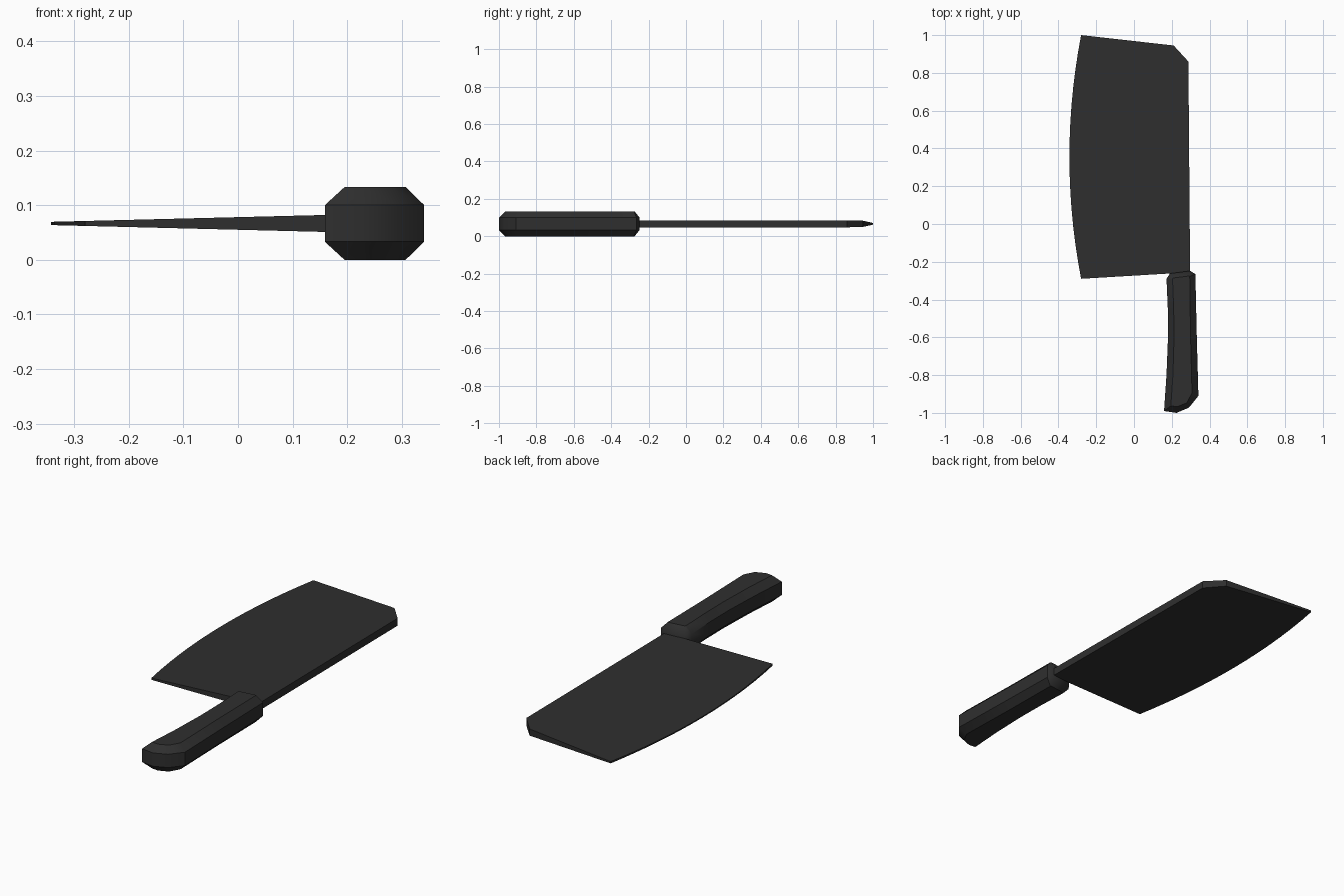
import bpy, bmesh, math

if "Cube" in bpy.data.objects:
    bpy.data.objects.remove(bpy.data.objects["Cube"])

black = bpy.data.materials.new("charcoal black")
black.diffuse_color = (0.028, 0.028, 0.028, 1)
black.use_nodes = True
black.node_tree.nodes["Principled BSDF"].inputs["Base Color"].default_value = black.diffuse_color
MID = 0.0665


def loft(name, rings):
    """Join closed rings of equal length and cap both ends."""
    bm = bmesh.new()
    vs = [[bm.verts.new(p) for p in r] for r in rings]
    n = len(rings[0])
    for a, b in zip(vs, vs[1:]):
        for i in range(n):
            j = (i + 1) % n
            bm.faces.new((a[i], a[j], b[j], b[i]))
    bm.faces.new(vs[0][::-1])
    bm.faces.new(vs[-1])
    bmesh.ops.recalc_face_normals(bm, faces=bm.faces)
    me = bpy.data.meshes.new(name)
    bm.to_mesh(me)
    bm.free()
    me.materials.append(black)
    ob = bpy.data.objects.new(name, me)
    bpy.context.collection.objects.link(ob)
    return ob


# Blade: bowed cutting edge, thickness growing towards the spine
N = 14
edge = []
for i in range(N + 1):
    t = -1 + 2 * i / N
    edge.append((-0.342 + 0.062 * t * t, 0.355 - 0.645 * t))
outline = edge + [(0.19, -0.262), (0.297, -0.256), (0.288, 0.86), (0.21, 0.945)]


def half(x):
    return 0.003 + 0.025 * (x + 0.342)


loft("blade", [[(x, y, MID + s * half(x)) for x, y in outline] for s in (-1, 1)])

# Handle: outline with a wide chamfer above and below
outer = [(0.172, -0.29), (0.19, -0.262), (0.297, -0.248), (0.325, -0.265),
         (0.332, -0.58), (0.341, -0.91), (0.291, -0.972), (0.225, -1.0),
         (0.159, -0.99), (0.172, -0.80), (0.180, -0.60), (0.179, -0.45)]
inner = [(0.204, -0.292), (0.207, -0.286), (0.293, -0.275), (0.295, -0.278),
         (0.299, -0.58), (0.307, -0.895), (0.279, -0.947), (0.23, -0.967),
         (0.195, -0.963), (0.206, -0.80), (0.212, -0.60), (0.210, -0.45)]
levels = [(0, inner), (0.033, outer), (0.1, outer), (0.133, inner)]
handle = loft("handle", [[(x, y, z) for x, y in pts] for z, pts in levels])
bpy.ops.object.select_all(action='DESELECT')
handle.select_set(True)
bpy.context.view_layer.objects.active = handle
bpy.ops.object.shade_smooth_by_angle(angle=math.radians(40))
